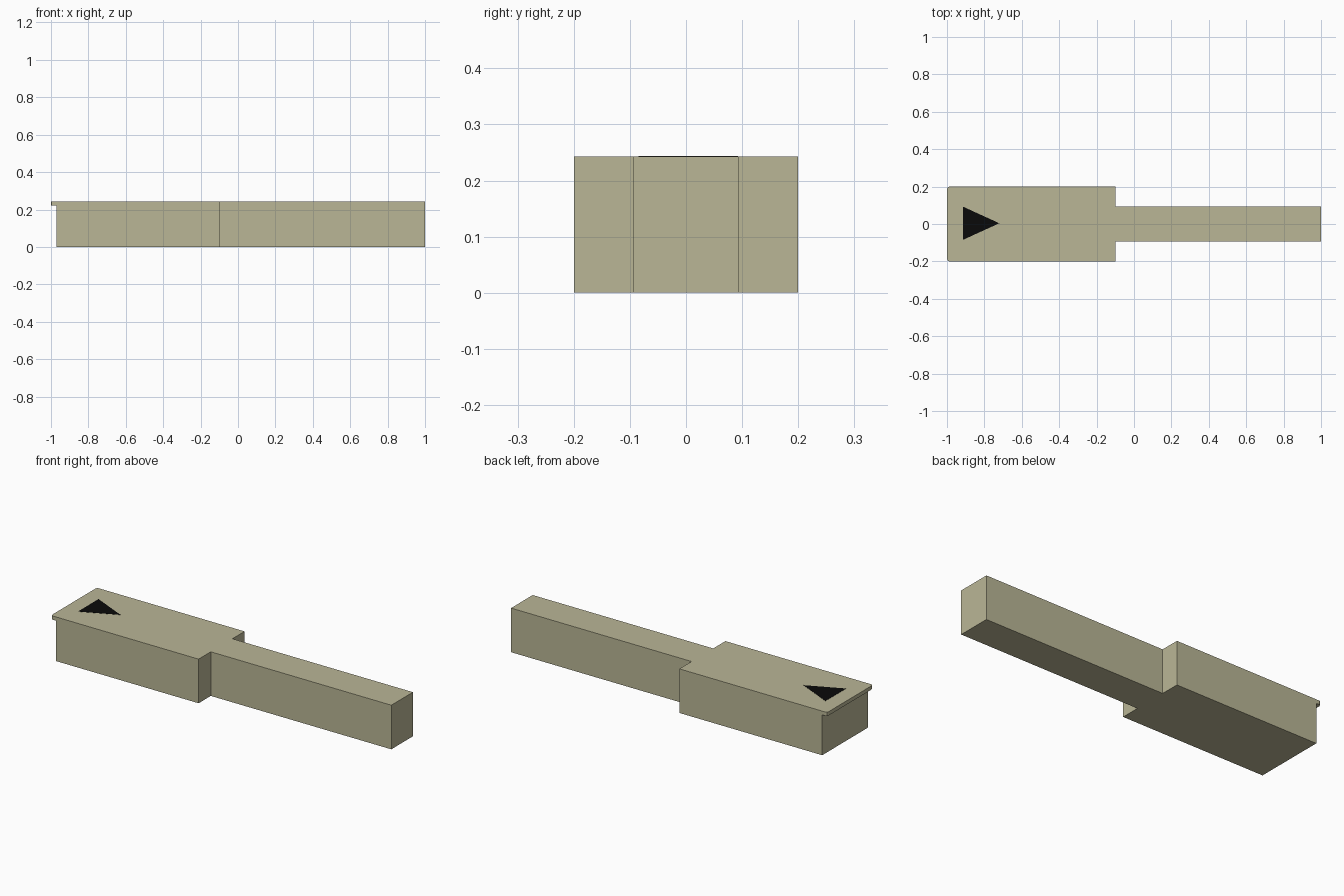
import bpy, bmesh
from mathutils import Vector

if "Cube" in bpy.data.objects:
    bpy.data.objects.remove(bpy.data.objects["Cube"])

HEIGHT, LIP_Z = 0.243, 0.222


def material(name, rgb):
    m = bpy.data.materials.new(name)
    m.diffuse_color = (*rgb, 1.0)
    m.use_nodes = True
    m.node_tree.nodes["Principled BSDF"].inputs["Base Color"].default_value = m.diffuse_color
    return m


def prism(bm, outline, z0, z1):
    """Extrude a flat outline from z0 up to z1."""
    face = bm.faces.new([bm.verts.new((x, y, z0)) for x, y in outline])
    new = bmesh.ops.extrude_face_region(bm, geom=[face])["geom"]
    verts = [g for g in new if isinstance(g, bmesh.types.BMVert)]
    bmesh.ops.translate(bm, verts=verts, vec=(0, 0, z1 - z0))
    bmesh.ops.recalc_face_normals(bm, faces=bm.faces[:])


def finish(bm, name, mat):
    bmesh.ops.recalc_face_normals(bm, faces=bm.faces[:])
    mesh = bpy.data.meshes.new(name)
    bm.to_mesh(mesh)
    bm.free()
    mesh.materials.append(mat)
    obj = bpy.data.objects.new(name, mesh)
    bpy.context.collection.objects.link(obj)
    return obj


khaki = material("khaki", (0.491, 0.468, 0.305))
black = material("black", (0.003, 0.003, 0.003))

# Body: wide block stepping down to a narrow bar
half = [(-0.97, -0.2), (-0.1, -0.2), (-0.1, -0.094), (1.0, -0.094)]
bm = bmesh.new()
prism(bm, half + [(x, -y) for x, y in reversed(half)], 0, HEIGHT)

# Lip: split the end face near the top and pull the upper strip outward
end = min(bm.faces, key=lambda f: f.calc_center_median().x)
bmesh.ops.bisect_plane(bm, geom=[end, *end.edges, *end.verts],
                       plane_co=(0, 0, LIP_Z), plane_no=(0, 0, 1))
strip = next(f for f in bm.faces if f.normal.x < -0.9
             and f.calc_center_median().z > LIP_Z)
new = bmesh.ops.extrude_face_region(bm, geom=[strip])["geom"]
verts = [g for g in new if isinstance(g, bmesh.types.BMVert)]
bmesh.ops.translate(bm, verts=verts, vec=(-0.03, 0, 0))
if strip.is_valid:
    bmesh.ops.delete(bm, geom=[strip], context='FACES_ONLY')

# Lip corners are slightly clipped
corners = [e for e in bm.edges if all(v.co.x < -0.99 for v in e.verts)
           and abs(e.verts[0].co.z - e.verts[1].co.z) > 0.01]
bmesh.ops.bevel(bm, geom=corners, offset=0.013, segments=2,
                profile=0.5, affect='EDGES')
finish(bm, "body", khaki)

# Painted arrow marker on the top
bm = bmesh.new()
prism(bm, [(-0.915, -0.085), (-0.72, 0.004), (-0.915, 0.093)],
      HEIGHT - 0.001, HEIGHT + 0.001)
finish(bm, "arrow_marker", black)
